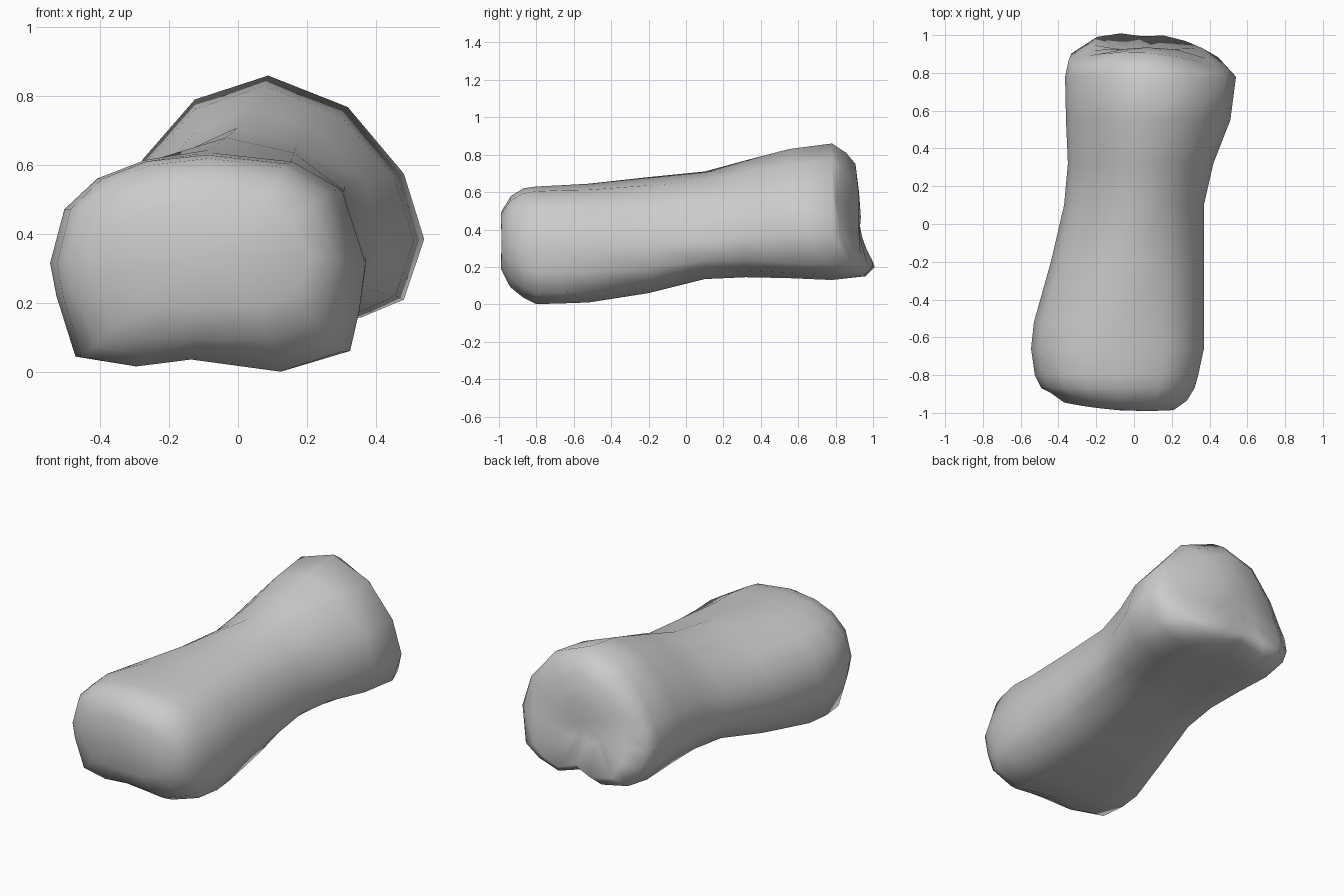
import bpy
import bmesh
import math
from mathutils import Vector

default_cube = bpy.data.objects.get("Cube")
if default_cube:
    bpy.data.objects.remove(default_cube, do_unlink=True)

# Outlines inside a box from -1 to 1, starting at the left side
FRONT_OUTLINE = [(-1, 0), (-.91, .5), (-.7, .78), (-.4, .94), (0, 1),
                 (.54, .92), (.85, .67), (1, 0), (.96, -.45), (.91, -.82),
                 (.5, -1), (-.1, -.88), (-.47, -.95), (-.84, -.87), (-.96, -.3)]
WAIST_OUTLINE = [(-1, -.3), (-.9, .08), (-.7, .4), (-.36, .75), (0, 1),
                 (.46, .82), (.84, .4), (1, -.3), (.95, -.65), (.75, -.86),
                 (.3, -1), (-.1, -.97), (-.45, -1), (-.82, -.94), (-.97, -.6)]
BACK_OUTLINE = [(-1, -.3), (-.95, 0), (-.8, .34), (-.47, .81), (0, 1),
                (.51, .75), (.87, .22), (1, -.3), (.87, -.78), (.6, -.92),
                (.25, -1), (-.1, -.86), (-.45, -1), (-.83, -.92), (-.97, -.6)]

# Bounds of each cross-section: y, x low, x high, z low, z high
SECTIONS = [(-.99, -.37, .21, .18, .5), (-.94, -.44, .28, .08, .58),
            (-.87, -.49, .32, .03, .62), (-.8, -.525, .34, 0, .63),
            (-.66, -.545, .37, .005, .637), (-.52, -.53, .37, .01, .645),
            (-.2, -.44, .37, .06, .68), (.1, -.37, .37, .135, .71),
            (.32, -.35, .42, .145, .77), (.55, -.36, .51, .14, .83),
            (.78, -.365, .54, .13, .86), (.86, -.345, .5, .15, .81),
            (.91, -.25, .4, .2, .75), (.925, -.08, .22, .36, .6)]
WAIST_Y = .1


def make_material(name, colour):
    material = bpy.data.materials.new(name)
    material.use_nodes = True
    material.diffuse_color = colour
    shader = material.node_tree.nodes["Principled BSDF"]
    shader.inputs["Base Color"].default_value = colour
    shader.inputs["Roughness"].default_value = .8
    return material


def section_outline(y):
    """Blend from front to waist to back, rounding the front tip."""
    if y < WAIST_Y:
        start, end, blend = FRONT_OUTLINE, WAIST_OUTLINE, (y + .7) / .8
    else:
        start, end, blend = WAIST_OUTLINE, BACK_OUTLINE, (y - WAIST_Y) / .5
    blend = min(max(blend, 0), 1)
    rounding = .6 * math.exp(-((y + 1) / .12) ** 2)
    for first, second in zip(start, end):
        point = Vector(first).lerp(Vector(second), blend)
        yield point.lerp(point.normalized(), rounding)


def end_slant(y, u, w):
    """Bow the front tip sideways and push out the lower lip of the back."""
    if y < -.9:
        return .02 * (u - .5) ** 2
    if .8 < y < .92:
        return -.1 * min(w, 0) - .04 * (u + .3) ** 2
    return 0


def add_ring(bm, y, x_low, x_high, z_low, z_high):
    ring = []
    for u, w in section_outline(y):
        x = (x_low + x_high + u * (x_high - x_low)) / 2
        z = (z_low + z_high + w * (z_high - z_low)) / 2
        ring.append(bm.verts.new((x, y + end_slant(y, u, w), z)))
    return ring


# Elongated stone with a pinched waist
bm = bmesh.new()
rings = [add_ring(bm, *section) for section in SECTIONS]
for ring, following in zip(rings, rings[1:]):
    for i in range(len(ring)):
        j = (i + 1) % len(ring)
        bm.faces.new((ring[i], ring[j], following[j], following[i]))

# Front tip and back end
caps = [bm.faces.new(rings[0]), bm.faces.new(rings[-1])]
bmesh.ops.recalc_face_normals(bm, faces=bm.faces[:])
bmesh.ops.poke(bm, faces=caps, offset=.01)

mesh = bpy.data.meshes.new("stone")
bm.to_mesh(mesh)
bm.free()
mesh.materials.append(make_material("stone grey", (.6, .6, .6, 1)))
mesh.shade_smooth()
stone = bpy.data.objects.new("stone", mesh)
bpy.context.collection.objects.link(stone)
